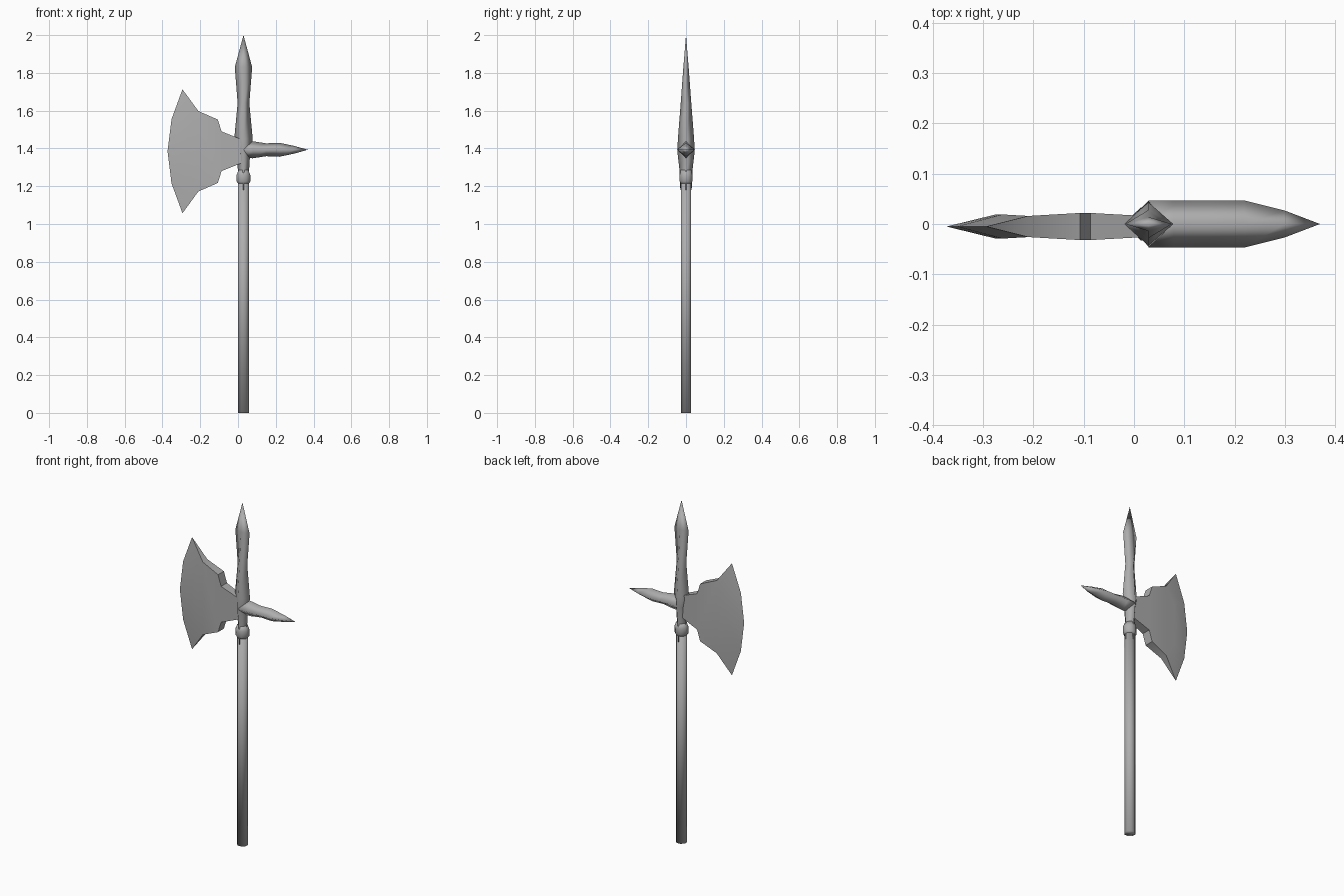
import bpy, bmesh, math
from mathutils import Vector

cube = bpy.data.objects.get("Cube")
if cube:
    bpy.data.objects.remove(cube)

steel = bpy.data.materials.new("grey steel")
steel.use_nodes = True
GREY = (0.42, 0.42, 0.42, 1)
steel.diffuse_color = GREY
steel.node_tree.nodes["Principled BSDF"].inputs["Base Color"].default_value = GREY


def finish(name, bm, angle=None):
    bmesh.ops.recalc_face_normals(bm, faces=bm.faces)
    mesh = bpy.data.meshes.new(name)
    bm.to_mesh(mesh)
    bm.free()
    mesh.materials.append(steel)
    obj = bpy.data.objects.new(name, mesh)
    bpy.context.collection.objects.link(obj)
    bpy.ops.object.select_all(action="DESELECT")
    obj.select_set(True)
    bpy.context.view_layer.objects.active = obj
    if angle is None:
        bpy.ops.object.shade_smooth()
    else:
        bpy.ops.object.shade_smooth_by_angle(angle=math.radians(angle))


def loft(name, base, axis, side, stations, sides, turn=0.0, angle=None):
    """Rings along axis; each station is (distance, side radius, y radius)."""
    bm = bmesh.new()
    base, axis, side = Vector(base), Vector(axis), Vector(side)
    depth = Vector((0, 1, 0))
    rings = []
    for dist, rs, ry in stations:
        centre = base + axis * dist
        if rs == 0:
            rings.append([bm.verts.new(centre)])
            continue
        angles = [math.tau * i / sides + turn for i in range(sides)]
        rings.append([bm.verts.new(centre + side * rs * math.cos(a) + depth * ry * math.sin(a))
                      for a in angles])
    for low, high in zip(rings, rings[1:]):
        for i in range(sides):
            j = (i + 1) % sides
            if len(high) == 1:
                bm.faces.new((low[i], low[j], high[0]))
            else:
                bm.faces.new((low[i], low[j], high[j], high[i]))
    for ring in (rings[0], rings[-1]):
        if len(ring) > 1:
            bm.faces.new(ring)
    finish(name, bm, angle)


X, Z = (1, 0, 0), (0, 0, 1)
CX = 0.029

# Shaft and collar
loft("shaft", (CX, 0, 0), Z, X, [(0, .031, .03), (1.23, .031, .03)], 8, math.pi / 8)
loft("collar", (CX, 0, 0), Z, X,
     [(1.21, .028, .028), (1.225, .039, .036), (1.26, .039, .036), (1.285, .028, .03)], 8, math.pi / 8)

# Socket and top spike, diamond in section
loft("top_spike", (CX, 0, 0), Z, X,
     [(1.18, .03, .03), (1.29, .03, .035), (1.385, .036, .046), (1.45, .049, .043),
      (1.64, .031, .028), (1.83, .046, .014), (2.0, 0, 0)], 4)

# Rear spike
loft("rear_spike", (CX, 0, 1.393), X, Z,
     [(0, .044, .047), (.05, .045, .047), (.12, .034, .047), (.19, .037, .047),
      (.27, .02, .027), (.341, 0, 0)], 4)

# Axe blade: upper half outlines as (x, height above the middle), mirrored below
MID_Z, MID_Y = 1.385, -0.005
cheek = [(.02, .062), (-.087, .105), (-.107, .168), (-.21, .213)]
ridge = [(-.21, .213), (-.262, .12), (-.275, 0), (-.262, -.12), (-.21, -.213)]
edge = [(-.294, .328), (-.352, .17), (-.373, 0), (-.352, -.17), (-.294, -.328)]
half = {.02: .021, -.087: .027, -.107: .027, -.21: .021, -.262: .024, -.275: .024}
plate = cheek + [(x, -z) for x, z in reversed(cheek)]

bm = bmesh.new()
edge_verts = [bm.verts.new((x, MID_Y, MID_Z + z)) for x, z in edge]
outlines = []
for s in (-1, 1):
    made = {p: bm.verts.new((p[0], MID_Y + s * half[p[0]], MID_Z + p[1]))
            for p in dict.fromkeys(plate + ridge)}
    loop = [made[p] for p in plate]
    crest = [made[p] for p in ridge]
    bm.faces.new(loop)
    bm.faces.new(crest)
    for i in range(4):
        bm.faces.new((crest[i], crest[i + 1], edge_verts[i + 1], edge_verts[i]))
    outlines.append(loop)
# Rim of the cheeks, top and bottom
a, b = outlines
n = len(a)
for i in range(n):
    if i != 3:
        j = (i + 1) % n
        bm.faces.new((a[i], a[j], b[j], b[i]))
# Blade tips
for k, tip in ((3, edge_verts[0]), (4, edge_verts[-1])):
    bm.faces.new((a[k], b[k], tip))
finish("axe_blade", bm, 32)
